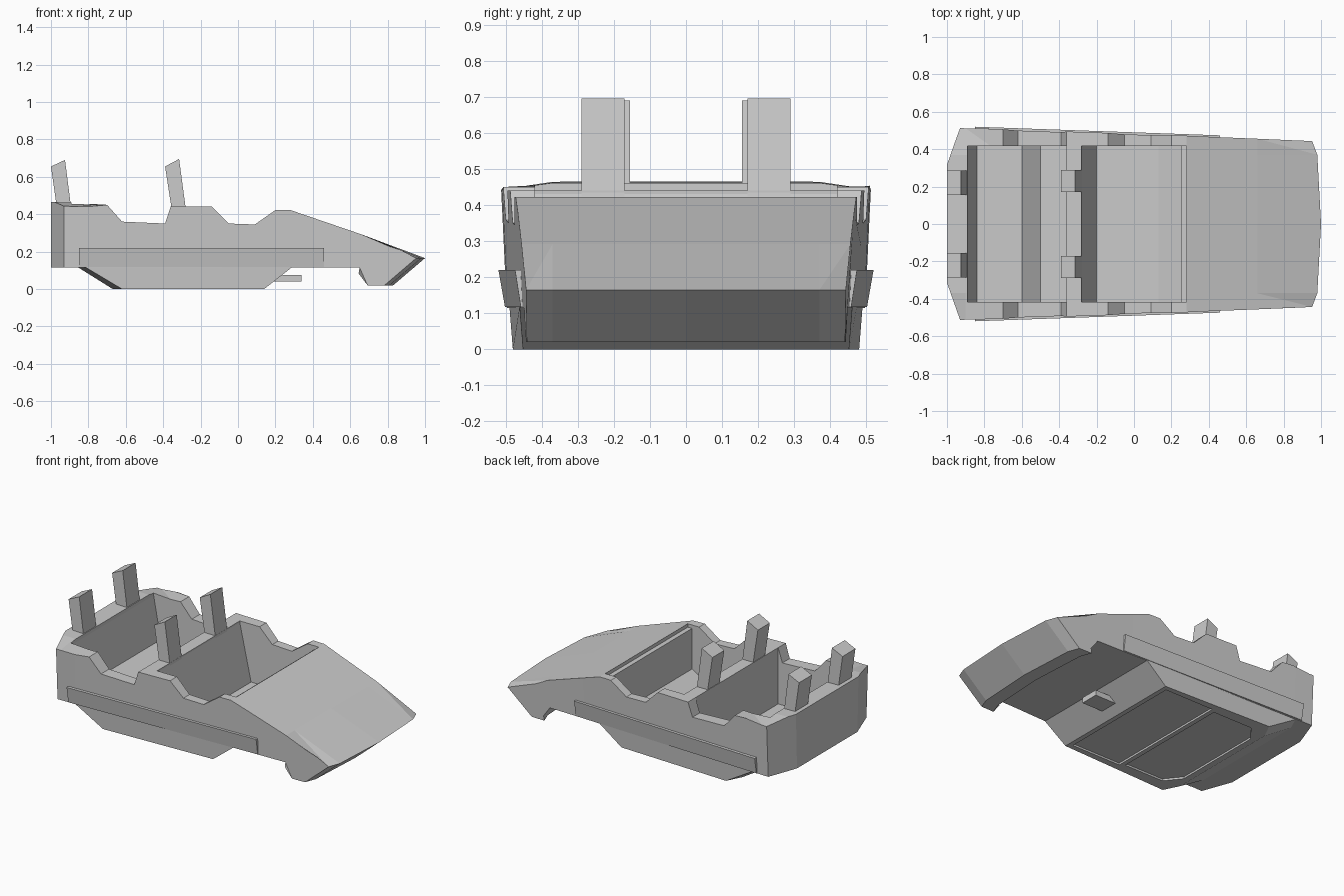
import bpy, bmesh

if "Cube" in bpy.data.objects:
    bpy.data.objects.remove(bpy.data.objects["Cube"])


def loft(name, loops):
    """Solid skinned through loops with equal point counts, capped at both ends."""
    bm = bmesh.new()
    rings = [[bm.verts.new(p) for p in loop] for loop in loops]
    n = len(rings[0])
    for a, b in zip(rings, rings[1:]):
        for i in range(n):
            bm.faces.new((a[i], a[(i + 1) % n], b[(i + 1) % n], b[i]))
    bm.faces.new(rings[0])
    bm.faces.new(rings[-1])
    bmesh.ops.recalc_face_normals(bm, faces=bm.faces)
    mesh = bpy.data.meshes.new(name)
    bm.to_mesh(mesh)
    bm.free()
    obj = bpy.data.objects.new(name, mesh)
    bpy.context.collection.objects.link(obj)
    return obj


def side_prism(name, profile, y0, y1):
    return loft(name, [[(x, y, z) for x, z in profile] for y in (y0, y1)])


def mirrored(half):
    """Close a plan outline given for +y."""
    return half + [(x, -y) for x, y in reversed(half)]


def plan_loft(name, low, z0, high, z1):
    return loft(name, [[(x, y, z) for x, y in mirrored(h)] for h, z in ((low, z0), (high, z1))])


def combine(target, tool, operation):
    mod = target.modifiers.new(operation, 'BOOLEAN')
    mod.operation = operation
    mod.solver = 'EXACT'
    mod.object = tool
    bpy.context.view_layer.update()
    result = target.evaluated_get(bpy.context.evaluated_depsgraph_get())
    mesh = bpy.data.meshes.new_from_object(result)
    target.modifiers.clear()
    target.data = mesh
    bpy.data.objects.remove(tool)


# Body: side profile with door notches, crowned rear deck and bowed nose
profile = [(-1, 0.115), (-1, 0.465), (-0.9, 0.462), (-0.7, 0.45), (-0.62, 0.36), (-0.39, 0.35),
           (-0.36, 0.44), (-0.14, 0.44), (-0.05, 0.35), (0.09, 0.345), (0.2, 0.422), (0.28, 0.422),
           (0.66, 0.292), (1, 0.165), (0.83, 0.02), (0.74, 0.02), (0.65, 0.115)]


def station(y, nose, drop):
    return [(x - nose * (x > 0.7), y, z - drop * (x < -0.85 and z > 0.4)) for x, z in profile]


body = loft("car_body", [station(-0.6, 0.106, 0.032), station(-0.37, 0.02, 0), station(0, 0, 0),
                         station(0.37, 0.02, 0), station(0.6, 0.106, 0.032)])

# Plan outline trims the body: chamfered tail, tapering sides
outline = [(-1.0, 0.32), (-0.93, 0.52), (-0.8, 0.517), (0.4, 0.476), (1.1, 0.458)]
plan = plan_loft("outline_trim", [(x, y * 0.94) for x, y in outline], -0.05, outline, 0.6)
combine(body, plan, 'INTERSECT')

# Belt ledge along both sides
belt = plan_loft("belt", [(-0.85, 0.502), (0.46, 0.458)], 0.118, [(-0.85, 0.52), (0.46, 0.474)], 0.22)
combine(body, belt, 'UNION')

# Lower hull
hull = plan_loft("lower_hull",
                 [(-0.67, 0.38), (-0.62, 0.48), (0.14, 0.452)], 0.0,
                 [(-0.87, 0.40), (-0.83, 0.49), (0.30, 0.462)], 0.125)
combine(body, hull, 'UNION')

# Rear and front cockpit pockets, leaving the divider between them
rear = [(-0.9, 0.7), (-0.89, 0.44), (-0.84, 0.17), (-0.6, 0.16), (-0.5, 0.08), (-0.36, 0.08), (-0.36, 0.7)]
front = [(-0.28, 0.7), (-0.28, 0.43), (-0.2, 0.07), (0.13, 0.07), (0.25, 0.14), (0.25, 0.4),
         (0.28, 0.4), (0.28, 0.7)]
for cut in (rear, front):
    combine(body, side_prism("pocket", cut, -0.418, 0.418), 'DIFFERENCE')

# Shallow underside panels
for half in ([(-0.63, 0.3), (-0.55, 0.4), (-0.27, 0.4)], [(-0.24, 0.42), (0.11, 0.42)]):
    combine(body, plan_loft("panel", half, -0.1, half, 0.012), 'DIFFERENCE')

# Leaning posts: a pair on the tail and a pair on the divider
tail_post = [(-1, 0.655), (-0.925, 0.69), (-0.862, 0.2), (-0.935, 0.2)]
divider_post = [(-0.39, 0.655), (-0.315, 0.695), (-0.262, 0.3), (-0.335, 0.3)]
for label, shape, inner, outer in (("tail", tail_post, 0.155, 0.285), ("divider", divider_post, 0.17, 0.29)):
    for side, s in (("left", 1), ("right", -1)):
        side_prism(f"{label}_post_{side}", shape, s * inner, s * outer)

# Tow peg under the nose
side_prism("tow_peg", [(0.17, 0.04), (0.34, 0.04), (0.34, 0.075), (0.17, 0.075)], -0.06, 0.06)
